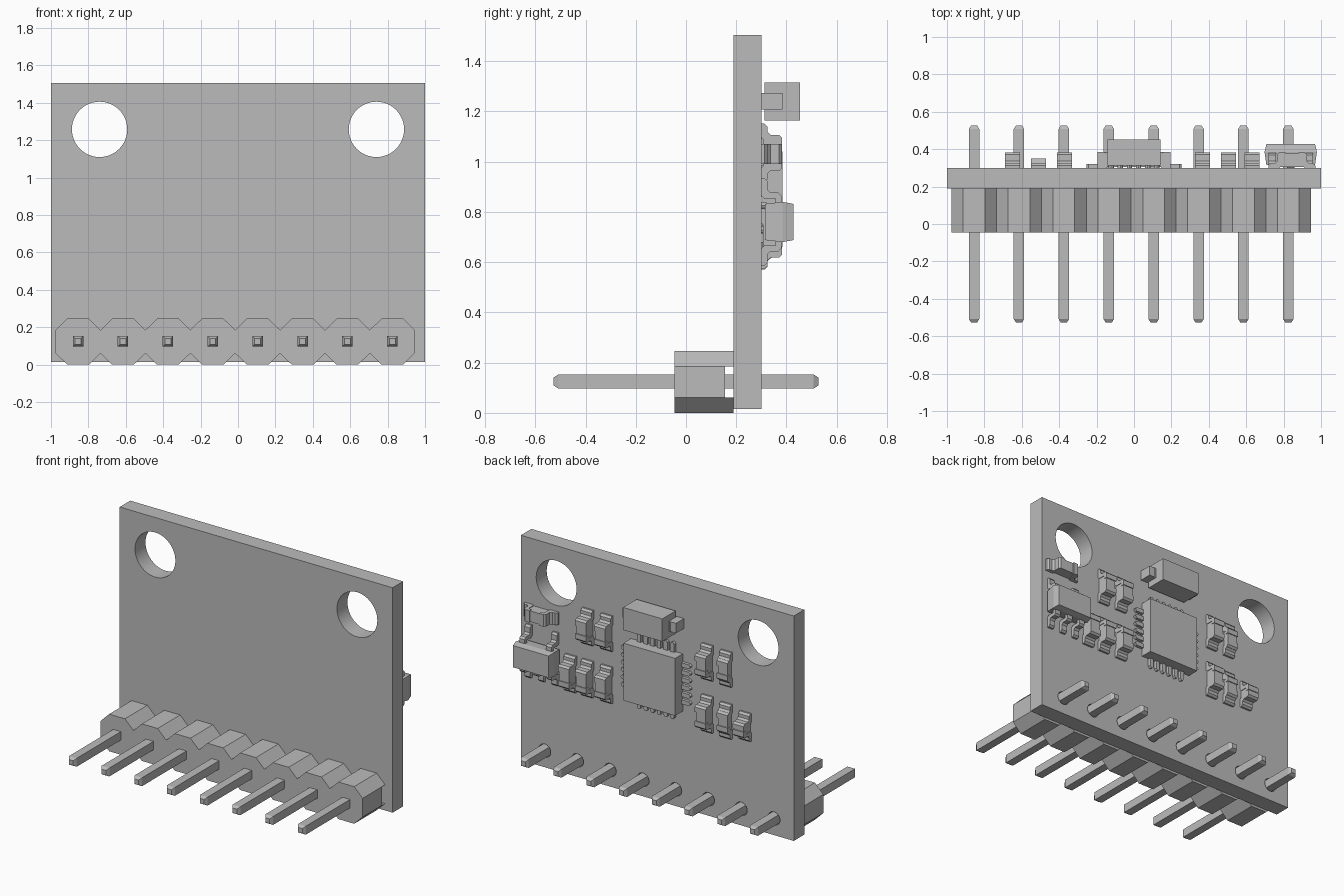
import bpy, bmesh, math
from mathutils import Vector

old = bpy.data.objects.get("Cube")
if old:
    bpy.data.objects.remove(old, do_unlink=True)

grey = bpy.data.materials.new("plain grey")
grey.use_nodes = True
GREY = (0.5, 0.5, 0.5, 1)
grey.diffuse_color = GREY
grey.node_tree.nodes["Principled BSDF"].inputs["Base Color"].default_value = GREY

X, Y, Z = Vector((1, 0, 0)), Vector((0, 1, 0)), Vector((0, 0, 1))
BACK = 0.30      # rear surface of the board
FACE = 0.19      # front surface of the board
PIN_Z = 0.125
PIN_XS = [-0.855 + 0.24 * i for i in range(8)]


def finish(name, bm):
    bmesh.ops.recalc_face_normals(bm, faces=bm.faces)
    mesh = bpy.data.meshes.new(name)
    bm.to_mesh(mesh)
    bm.free()
    mesh.materials.append(grey)
    obj = bpy.data.objects.new(name, mesh)
    bpy.context.collection.objects.link(obj)
    return obj


def skin(bm, rings):
    """Join equal rings of points into a closed solid."""
    rows = [[bm.verts.new(p) for p in ring] for ring in rings]
    n = len(rows[0])
    for a, b in zip(rows, rows[1:]):
        for i in range(n):
            j = (i + 1) % n
            bm.faces.new((a[i], a[j], b[j], b[i]))
    bm.faces.new(rows[0][::-1])
    bm.faces.new(rows[-1])


def prism(bm, pts, o, u, v, w, lo, hi):
    """Extrude a profile in the u, v plane along w."""
    skin(bm, [[o + u * a + v * b + w * k for a, b in pts] for k in (lo, hi)])


def loft(bm, cx, cz, sections):
    """Stack rectangles along y; each section is (y, half x, half z)."""
    corners = ((-1, -1), (1, -1), (1, 1), (-1, 1))
    skin(bm, [[(cx + sx * hx, y, cz + sz * hz) for sx, sz in corners]
              for y, hx, hz in sections])


def gull(bm, o, out, side, reach, h, half, t=0.024):
    """Bent metal lead dropping from height h to a foot on the board."""
    k, c = reach * 0.5, 0.012
    pts = [(0, h), (k - c, h), (k, h - c), (k, t + c), (k + c, t),
           (reach - c, t), (reach, t / 2), (reach, 0),
           (k - t + c, 0), (k - t, c), (k - t, h - t), (0, h - t)]
    prism(bm, pts, o, out, Y, side, -half, half)


def circle(cx, cz, r, n):
    return [(cx + r * math.cos(math.tau * i / n), cz + r * math.sin(math.tau * i / n))
            for i in range(n)]


# Circuit board with mounting holes and pin holes
curve = bpy.data.curves.new("circuit_board", "CURVE")
curve.dimensions = '2D'
curve.fill_mode = 'BOTH'
curve.extrude = (BACK - FACE) / 2
loops = [[(-1, 0.015), (1, 0.015), (1, 1.505), (-1, 1.505)]]
loops += [circle(s * 0.74, 1.258, 0.148, 48) for s in (-1, 1)]
loops += [circle(x, PIN_Z, 0.044, 20) for x in PIN_XS]
for pts in loops:
    spline = curve.splines.new('POLY')
    spline.points.add(len(pts) - 1)
    for p, (a, b) in zip(spline.points, pts):
        p.co = (a, b, 0, 1)
    spline.use_cyclic_u = True
board = bpy.data.objects.new("circuit_board", curve)
bpy.context.collection.objects.link(board)
board.rotation_euler = (math.pi / 2, 0, 0)
board.location.y = (FACE + BACK) / 2
curve.materials.append(grey)
bpy.ops.object.select_all(action='DESELECT')
board.select_set(True)
bpy.context.view_layer.objects.active = board
bpy.ops.object.convert(target='MESH')
bpy.ops.object.shade_smooth_by_angle(angle=math.radians(30))

# Header housing: octagonal cells, with ribs touching the board above and below
bm = bmesh.new()
top, mid, flat, wide = 0.123, 0.062, 0.058, 0.12
octagon = [(-flat, -top), (flat, -top), (wide, -mid), (wide, mid),
           (flat, top), (-flat, top), (-wide, mid), (-wide, -mid)]
for x in PIN_XS:
    o = Vector((x, 0, 0.123))
    prism(bm, octagon, o, X, Z, Y, -0.045, 0.155)
    for s in (-1, 1):
        rib = [(-flat, s * top), (flat, s * top), (wide, s * mid), (-wide, s * mid)]
        prism(bm, rib, o, X, Z, Y, 0.155, FACE)
finish("header_housing", bm)

# Header pins with tapered tips
bm = bmesh.new()
for x in PIN_XS:
    loft(bm, x, PIN_Z, [(-0.527, 0.016, 0.016), (-0.508, 0.028, 0.028),
                        (0.508, 0.028, 0.028), (0.527, 0.016, 0.016)])
finish("header_pins", bm)

# Main square chip
CHIP_Z, HALF = 0.85, 0.19
bm = bmesh.new()
loft(bm, 0, CHIP_Z, [(0.305, HALF, HALF), (0.385, HALF, HALF)])
finish("main_chip", bm)

# Rounded flat leads on the four sides of the chip
bm = bmesh.new()
r = 0.014
lead = [(0.17, -r), (0.242, -r), (0.252, -r / 2), (0.255, 0),
        (0.252, r / 2), (0.242, r), (0.17, r)]
for out, side in ((X, Z), (-X, Z), (Z, X), (-Z, X)):
    for i in range(6):
        o = Vector((0, BACK, CHIP_Z)) + side * (i - 2.5) * 0.049
        prism(bm, lead, o, out, side, Y, 0, 0.02)
finish("main_chip_leads", bm)

# Upper block component with a bent tab on each end
bm = bmesh.new()
loft(bm, 0, 1.24, [(0.313, 0.143, 0.075), (0.453, 0.143, 0.075)])
finish("upper_block", bm)
bm = bmesh.new()
for s in (-1, 1):
    gull(bm, Vector((s * 0.125, BACK, 1.24)), X * s, Z, 0.07, 0.084, 0.033)
    loft(bm, s * 0.175, 1.24, [(BACK, 0.02, 0.033), (0.384, 0.02, 0.033)])
finish("upper_block_tabs", bm)

# Regulator with slanted sides, three lower leads and two upper leads
REG_X, REG_Z = 0.838, 0.76
bm = bmesh.new()
loft(bm, REG_X, REG_Z, [(0.315, 0.13, 0.072), (0.385, 0.14, 0.08), (0.428, 0.13, 0.072)])
finish("regulator_body", bm)
bm = bmesh.new()
for s, offsets in ((-1, (-0.098, 0, 0.098)), (1, (-0.098, 0.098))):
    for dx in offsets:
        gull(bm, Vector((REG_X + dx, BACK, REG_Z + s * 0.06)), Z * s, X, 0.115, 0.08, 0.02)
finish("regulator_leads", bm)


def chip_part(name, x, z, along, side, half, h, w=0.04):
    """Small two-terminal part: a block with bent metal ends."""
    bm = bmesh.new()
    o = Vector((x, BACK, z))
    inner = half - 0.055
    prism(bm, [(-inner, 0.006), (inner, 0.006), (inner, h - 0.006), (-inner, h - 0.006)],
          o, along, Y, side, -w + 0.004, w - 0.004)
    for s in (-1, 1):
        gull(bm, o + along * s * (half - 0.09), along * s, side, 0.09, h, w)
    return finish(name, bm)


# Rows of small parts: (x, z, half length, height)
parts = [(x, 1.035, 0.117, 0.083) for x in (0.505, 0.365, -0.372)]
parts += [(x, 0.693, 0.12, 0.083) for x in (0.63, 0.505, 0.365, -0.372)]
parts += [(-0.51, 1.03, 0.115, 0.05), (-0.51, 0.685, 0.115, 0.05),
          (-0.65, 0.685, 0.092, 0.083)]
for i, (x, z, half, h) in enumerate(parts):
    chip_part(f"small_part_{i + 1}", x, z, Z, X, half, h)
chip_part("sideways_part", 0.845, 1.03, X, Z, 0.125, 0.083)
